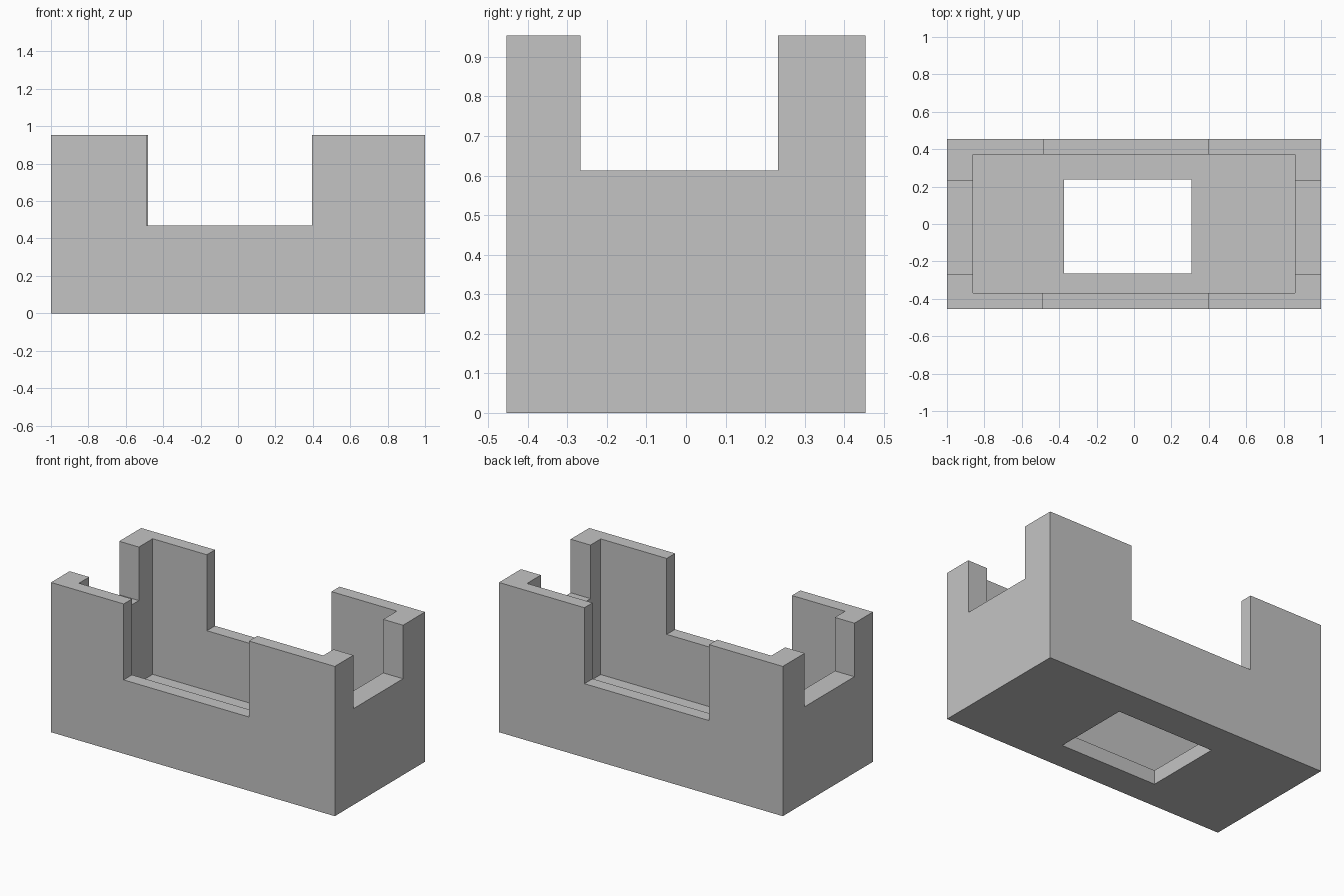
import bpy
from mathutils import Vector

cube = bpy.data.objects.get("Cube")
if cube:
    bpy.data.objects.remove(cube, do_unlink=True)

grey = bpy.data.materials.new("light grey")
grey.use_nodes = True
grey.diffuse_color = (0.55, 0.55, 0.55, 1)
grey.node_tree.nodes["Principled BSDF"].inputs["Base Color"].default_value = grey.diffuse_color


def box(name, x, y, z):
    """Box spanning the given (low, high) ranges."""
    low, high = (Vector(p) for p in zip(x, y, z))
    bpy.ops.mesh.primitive_cube_add(size=1, location=(low + high) / 2)
    obj = bpy.context.object
    obj.name = name
    obj.scale = high - low
    bpy.ops.object.transform_apply(location=True, rotation=True, scale=True)
    obj.data.materials.append(grey)
    return obj


def cut(target, *ranges):
    """Subtract a box from the target."""
    cutter = box("cutter", *ranges)
    cutter.hide_render = True
    mod = target.modifiers.new("cut", 'BOOLEAN')
    mod.operation = 'DIFFERENCE'
    mod.solver = 'EXACT'
    mod.object = cutter
    bpy.context.view_layer.objects.active = target
    bpy.ops.object.modifier_apply(modifier=mod.name)
    bpy.data.objects.remove(cutter, do_unlink=True)


TOP = 2  # cutters run well above the rim
tray = box("open_tray", (-1, 1), (-0.454, 0.454), (0, 0.954))

# Inner cavity down to the floor
cut(tray, (-0.862, 0.86), (-0.37, 0.372), (0.09, TOP))
# Notches in the front, back and both end walls
cut(tray, (-0.488, 0.395), (-1, -0.2), (0.47, TOP))
cut(tray, (-0.48, 0.398), (0.2, 1), (0.47, TOP))
cut(tray, (-2, 2), (-0.267, 0.233), (0.613, TOP))
# Opening through the floor
cut(tray, (-0.373, 0.308), (-0.264, 0.237), (-1, 0.3))
